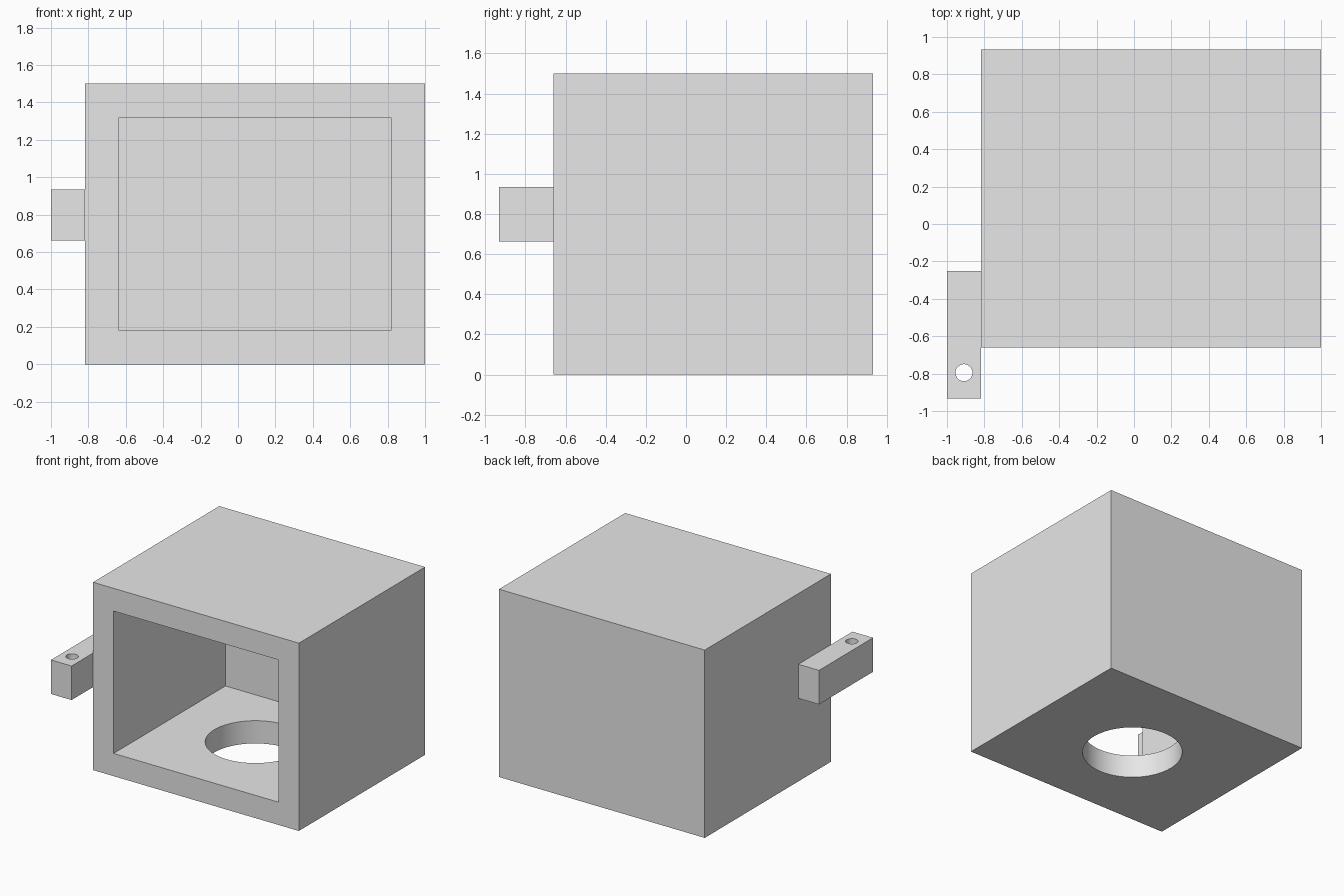
import bpy
import math

if "Cube" in bpy.data.objects:
    bpy.data.objects.remove(bpy.data.objects["Cube"])

U = 1 / 11  # design module

grey = bpy.data.materials.new("light_grey")
grey.diffuse_color = (0.8, 0.8, 0.8, 1)
grey.use_nodes = True
grey.node_tree.nodes["Principled BSDF"].inputs["Base Color"].default_value = grey.diffuse_color


def box(name, lo, hi):
    """Axis-aligned block between two corners."""
    bpy.ops.mesh.primitive_cube_add(size=1, location=[(a + b) / 2 for a, b in zip(lo, hi)])
    ob = bpy.context.object
    ob.name = name
    ob.scale = [b - a for a, b in zip(lo, hi)]
    bpy.ops.object.transform_apply(location=False, rotation=False, scale=True)
    ob.data.materials.append(grey)
    return ob


def drill(name, radius, depth, loc):
    """Vertical round cutter."""
    bpy.ops.mesh.primitive_cylinder_add(vertices=64, radius=radius, depth=depth, location=loc)
    ob = bpy.context.object
    ob.name = name
    ob.data.materials.append(grey)
    return ob


def cut(target, cutter):
    mod = target.modifiers.new("cut", 'BOOLEAN')
    mod.operation = 'DIFFERENCE'
    mod.solver = 'EXACT'
    mod.object = cutter
    bpy.context.view_layer.objects.active = target
    bpy.ops.object.modifier_apply(modifier=mod.name)
    bpy.data.objects.remove(cutter, do_unlink=True)


def shade(ob):
    bpy.ops.object.select_all(action='DESELECT')
    ob.select_set(True)
    bpy.context.view_layer.objects.active = ob
    bpy.ops.object.shade_smooth_by_angle(angle=math.radians(30))


front, back = -0.66, 0.932
left, right, top = -1 + 2 * U, 1.0, 1.5
wall = 2 * U

# Housing: open at the front, round hole in the floor
housing = box("housing", (left, front, 0), (right, back, top))
cut(housing, box("cavity_cutter", (left + wall, front - 0.2, wall),
                 (right - wall, back - wall, top - wall)))
cut(housing, drill("floor_hole_cutter", 4 * U, 0.5, (U, 0.09, 0.1)))
shade(housing)

# Side arm with a small vertical pin hole
arm = box("side_arm", (-1, -0.932, 0.663), (left, -0.25, 0.935))
cut(arm, drill("pin_hole_cutter", U / 2, 0.6, (-1 + U, -0.795, 0.8)))
shade(arm)
